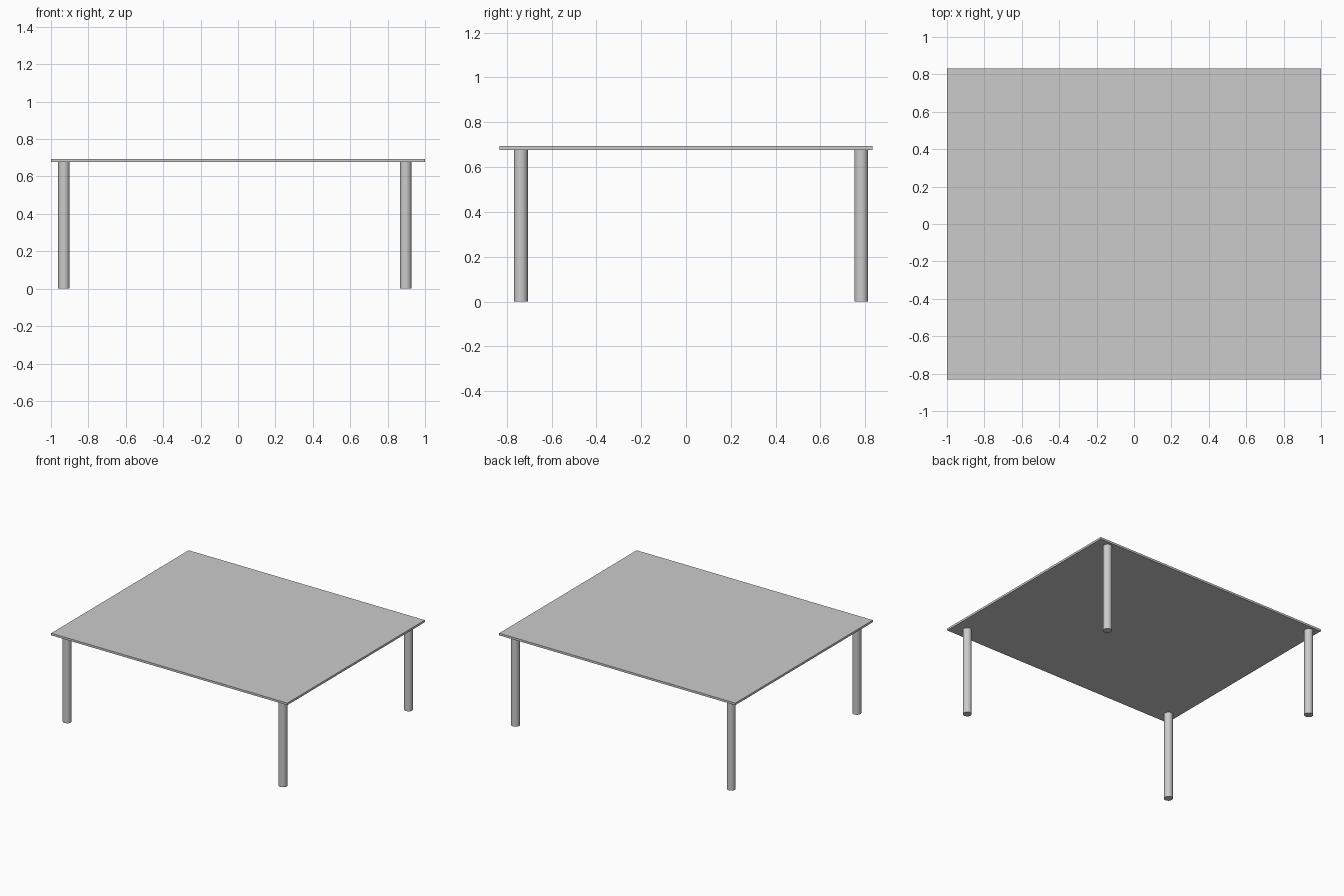
import bpy

if "Cube" in bpy.data.objects:
    bpy.data.objects.remove(bpy.data.objects["Cube"])

TOP_Z, UNDER_Z = 0.693, 0.677
LEG_R = 0.031


def smooth(obj):
    bpy.ops.object.select_all(action='DESELECT')
    obj.select_set(True)
    bpy.context.view_layer.objects.active = obj
    bpy.ops.object.shade_smooth_by_angle()


# Thin rectangular table top
bpy.ops.mesh.primitive_cube_add(size=1, location=(0, 0, (TOP_Z + UNDER_Z) / 2))
top = bpy.context.object
top.name = "table_top"
top.scale = (2.0, 1.663, TOP_Z - UNDER_Z)
bpy.ops.object.transform_apply(location=False, rotation=False, scale=True)


# Round legs, set slightly off-centre toward the left and back as a group
def add_leg(name, x, y):
    bpy.ops.mesh.primitive_cylinder_add(vertices=32, radius=LEG_R, depth=UNDER_Z,
                                        location=(x, y, UNDER_Z / 2))
    leg = bpy.context.object
    leg.name = name
    smooth(leg)


for side, x in (("left", -0.931), ("right", 0.897)):
    for end, y in (("front", -0.737), ("back", 0.782)):
        add_leg(f"{end}_{side}_leg", x, y)
